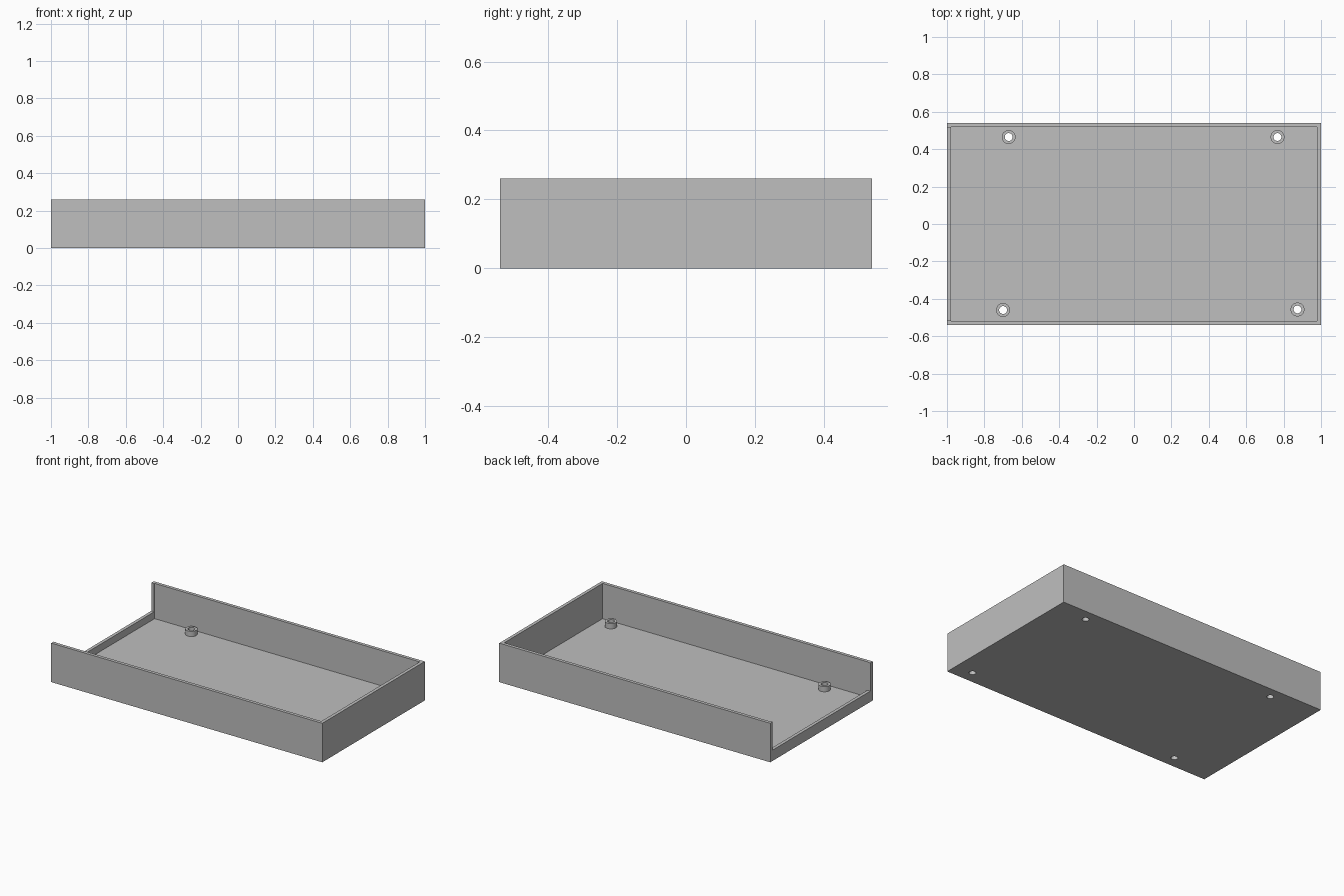
import bpy

if "Cube" in bpy.data.objects:
    bpy.data.objects.remove(bpy.data.objects["Cube"], do_unlink=True)

# Overall sizes
HALF_X, HALF_Y, HEIGHT = 1.0, 0.54, 0.26
WALL, FLOOR, LOW_WALL = 0.022, 0.025, 0.072
BOSS_R, HOLE_R, BOSS_TOP = 0.037, 0.021, 0.06
LIP = 0.004
BOSSES = {
    "back_right": (-0.67, 0.465),
    "back_left": (0.767, 0.465),
    "front_right": (-0.70, -0.46),
    "front_left": (0.874, -0.457),
}

grey = bpy.data.materials.new("plain grey")
grey.use_nodes = True
colour = (0.52, 0.52, 0.52, 1)
grey.diffuse_color = colour
grey.node_tree.nodes["Principled BSDF"].inputs["Base Color"].default_value = colour


def box(name, low, high):
    """Box between two opposite corners."""
    bpy.ops.mesh.primitive_cube_add(size=1, location=[(a + b) / 2 for a, b in zip(low, high)])
    ob = bpy.context.object
    ob.name = name
    ob.scale = [b - a for a, b in zip(low, high)]
    bpy.ops.object.transform_apply(location=True, rotation=False, scale=True)
    ob.data.materials.append(grey)
    return ob


def cylinder(name, xy, radius, bottom, top):
    """Upright cylinder between two heights."""
    bpy.ops.mesh.primitive_cylinder_add(vertices=32, radius=radius, depth=top - bottom,
                                        location=(*xy, (bottom + top) / 2))
    ob = bpy.context.object
    ob.name = name
    ob.data.materials.append(grey)
    return ob


def cut(target, cutter):
    """Subtract the cutter from the target and apply."""
    cutter.hide_render = True
    mod = target.modifiers.new("cut", "BOOLEAN")
    mod.operation = "DIFFERENCE"
    mod.solver = "EXACT"
    mod.object = cutter
    bpy.context.view_layer.objects.active = target
    bpy.ops.object.modifier_apply(modifier=mod.name)


def discard(ob):
    bpy.data.objects.remove(ob, do_unlink=True)


# Tray: hollow box, with one end wall cut down low
tray = box("tray", (-HALF_X, -HALF_Y, 0), (HALF_X, HALF_Y, HEIGHT))
inner_x, inner_y = HALF_X - WALL, HALF_Y - WALL
cavity = box("cavity_cutter", (-inner_x, -inner_y, FLOOR), (inner_x, inner_y, HEIGHT + 0.1))
cut(tray, cavity)
discard(cavity)
gap_y = inner_y - LIP
opening = box("opening_cutter", (-HALF_X - 0.1, -gap_y, LOW_WALL),
              (-inner_x + 0.05, gap_y, HEIGHT + 0.1))
cut(tray, opening)
discard(opening)

# Screw bosses, with holes running through the floor
for place, xy in BOSSES.items():
    boss = cylinder(place + "_screw_boss", xy, BOSS_R, FLOOR, BOSS_TOP)
    hole = cylinder("hole_cutter", xy, HOLE_R, -0.1, BOSS_TOP + 0.1)
    cut(tray, hole)
    cut(boss, hole)
    discard(hole)
    bpy.ops.object.select_all(action="DESELECT")
    boss.select_set(True)
    bpy.context.view_layer.objects.active = boss
    bpy.ops.object.shade_smooth_by_angle()
